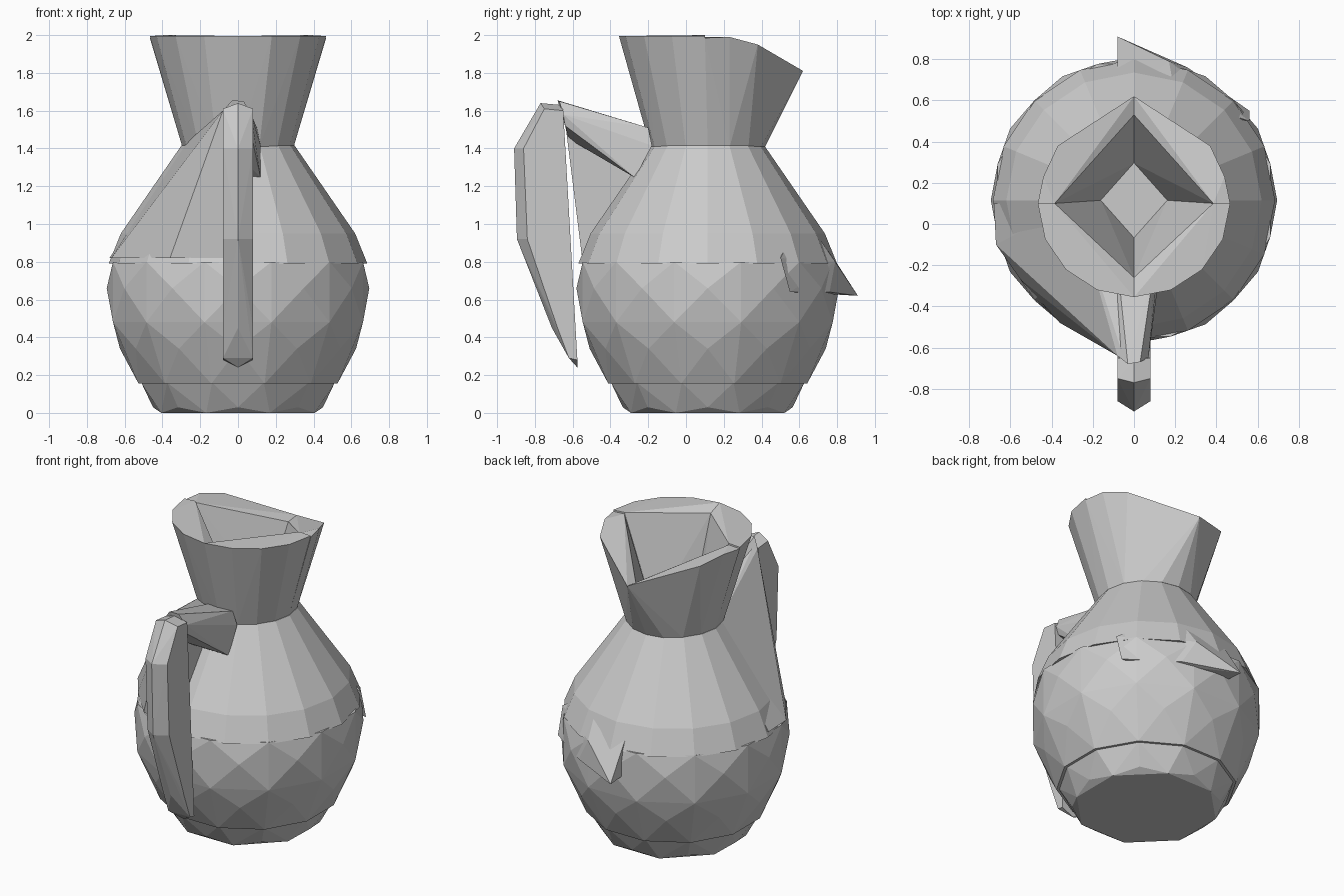
import bpy, bmesh, math

CY = 0.115  # axis of the vessel in y


def hull(name, pts):
    """Flat-faced convex solid around a few points."""
    bm = bmesh.new()
    for p in pts:
        bm.verts.new(p)
    r = bmesh.ops.convex_hull(bm, input=bm.verts[:])
    junk = [g for g in set(r["geom_interior"] + r["geom_unused"])
            if isinstance(g, bmesh.types.BMVert)]
    if junk:
        bmesh.ops.delete(bm, geom=junk, context='VERTS')
    bmesh.ops.dissolve_limit(bm, angle_limit=0.01, verts=bm.verts[:], edges=bm.edges[:])
    bmesh.ops.recalc_face_normals(bm, faces=bm.faces[:])
    me = bpy.data.meshes.new(name)
    bm.to_mesh(me)
    bm.free()
    ob = bpy.data.objects.new(name, me)
    bpy.context.collection.objects.link(ob)
    return ob


def ring(r, z, n, turn=0.0):
    return [(r * math.cos(2 * math.pi * (i + turn) / n),
             CY + r * math.sin(2 * math.pi * (i + turn) / n), z) for i in range(n)]


# foot of the jug
hull("foot", ring(0.44, 0, 8, 0.5) + ring(0.45, 0.03, 8, 0) + ring(0.53, 0.16, 12, 0.5))

# faceted belly
hull("belly", ring(0.545, 0.155, 12, 0.5) + ring(0.625, 0.34, 12, 0)
     + ring(0.685, 0.48, 12, 0.5) + ring(0.695, 0.66, 12, 0) + ring(0.685, 0.80, 12, 0.5))

# shoulder tapering to the neck
hull("shoulder", ring(0.685, 0.79, 16, 0) + ring(0.62, 0.95, 16, 0.0) + ring(0.30, 1.415, 16, 0))

# pointed flap on the back of the belly
hull("back_flap", [(-0.08, 0.91, 0.62), (-0.08, 0.78, 0.82), (-0.08, 0.6, 0.64),
                   (-0.08, 0.6, 1.1), (0.17, 0.79, 0.80), (0.26, 0.76, 0.64),
                   (0.2, 0.62, 1.05), (0.56, 0.55, 0.64), (0.56, 0.50, 0.82)])

# front left shoulder stretched out to the handle
hull("handle_web", [(-0.68, 0.10, 0.82), (-0.67, -0.10, 0.82), (-0.55, -0.27, 0.82),
                    (-0.36, -0.48, 0.82), (-0.08, -0.55, 0.82), (-0.08, 0.1, 0.82),
                    (-0.29, 0.10, 1.415), (-0.21, -0.10, 1.415), (-0.08, -0.18, 1.415),
                    (-0.08, -0.20, 1.50), (-0.08, -0.64, 1.60), (-0.05, -0.65, 1.62)])

# arm joining the handle to the neck
hull("handle_arm", [(-0.08, -0.64, 1.60), (-0.03, -0.68, 1.655), (0.03, -0.67, 1.65),
                    (0.07, -0.65, 1.58), (-0.08, -0.2, 1.51), (0.10, -0.2, 1.51),
                    (0.12, -0.18, 1.415), (0.12, -0.27, 1.245), (-0.08, -0.27, 1.245),
                    (-0.08, -0.62, 1.45), (0.06, -0.64, 1.52)])

# upright grip of the handle
grip = [(0, -0.77, 1.64), (0, -0.66, 1.63), (0, -0.91, 1.40), (0, -0.895, 0.92),
        (0, -0.71, 0.45), (0, -0.575, 0.24)]
for s in (-1, 1):
    grip += [(s * 0.08, y, z) for y, z in
             ((-0.75, 1.61), (-0.65, 1.60), (-0.86, 1.40), (-0.84, 0.92),
              (-0.68, 0.45), (-0.62, 0.29), (-0.575, 0.28))]
hull("handle_grip", grip)

# collar: four wedges leaving a square funnel, with a low lip at the back
for label, sx, sy in (("front_left", -1, -1), ("front_right", 1, -1),
                      ("back_left", -1, 1), ("back_right", 1, 1)):
    pts = []
    for k in range(5):  # neck end
        a = math.pi / 2 * k / 4
        pts.append((sx * 0.295 * math.cos(a), CY + sy * 0.305 * math.sin(a), 1.41))
    pts += [(sx * 0.16, CY, 1.41), (0, CY + sy * 0.18, 1.41)]
    if sy < 0:  # level front rim
        for k in range(5):
            a = math.pi / 2 * k / 4
            pts.append((sx * 0.467 * math.cos(a), 0.10 - 0.455 * math.sin(a), 1.995))
        pts += [(sx * 0.385, 0.10, 2.0), (0, -0.26, 1.96)]
    else:       # sloping back rim
        pts += [(sx * 0.467, 0.10, 1.985), (sx * 0.44, 0.23, 1.99), (sx * 0.37, 0.38, 1.95),
                (0, 0.62, 1.81), (sx * 0.385, 0.10, 1.99), (0, 0.53, 1.80)]
    hull("collar_" + label, pts)
